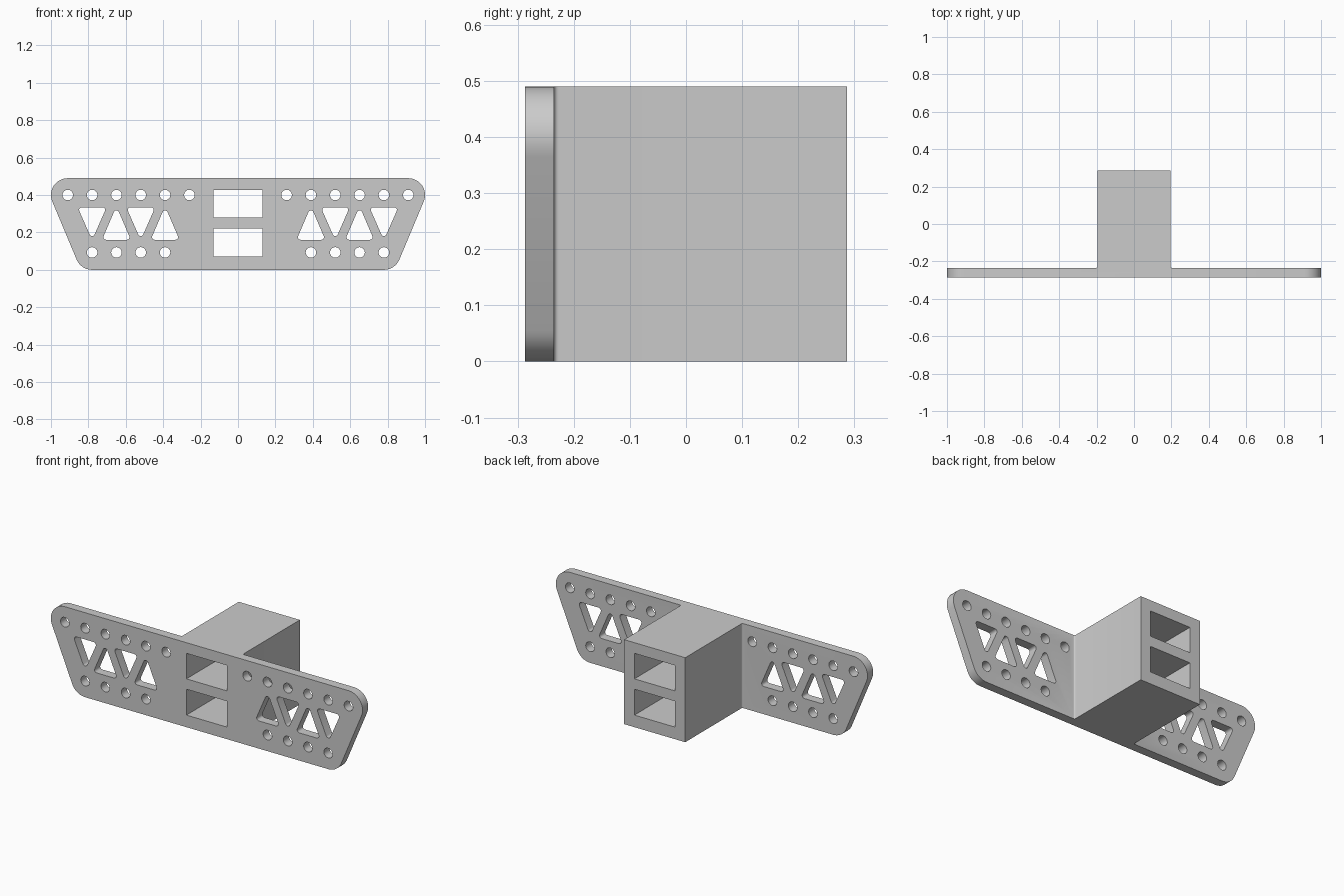
import bpy, bmesh
from math import atan2, cos, sin, pi, tau
from mathutils import Vector

cube = bpy.data.objects.get("Cube")
if cube:
    bpy.data.objects.remove(cube, do_unlink=True)

grey = bpy.data.materials.new("plain grey")
grey.use_nodes = True
grey.diffuse_color = (0.6, 0.6, 0.6, 1)
grey.node_tree.nodes["Principled BSDF"].inputs["Base Color"].default_value = (0.6, 0.6, 0.6, 1)

FRONT, PLATE_BACK, BACK, HEIGHT = -0.287, -0.235, 0.287, 0.49


def rounded(centres, r, steps=10):
    """Outline around circles of radius r placed on a counter-clockwise polygon."""
    pts, n = [], len(centres)
    for i, (x, z) in enumerate(centres):
        px, pz = centres[i - 1]
        nx, nz = centres[(i + 1) % n]
        start = atan2(z - pz, x - px) - pi / 2
        sweep = (atan2(nz - z, nx - x) - pi / 2 - start) % tau
        for k in range(steps + 1):
            a = start + sweep * k / steps
            pts.append((x + r * cos(a), z + r * sin(a)))
    return pts


def circle(x, z, r, n=32):
    return [(x + r * cos(tau * k / n), z + r * sin(tau * k / n)) for k in range(n)]


def rect(x0, x1, z0, z1):
    return [(x0, z0), (x1, z0), (x1, z1), (x0, z1)]


def prisms(name, outlines, place, travel):
    """Extrude each 2D outline along travel, as one object."""
    bm = bmesh.new()
    for outline in outlines:
        face = bm.faces.new([bm.verts.new(place(*p)) for p in outline])
        ext = bmesh.ops.extrude_face_region(bm, geom=[face], use_keep_orig=True)
        verts = [g for g in ext["geom"] if isinstance(g, bmesh.types.BMVert)]
        bmesh.ops.translate(bm, verts=verts, vec=Vector(travel))
    bmesh.ops.recalc_face_normals(bm, faces=bm.faces)
    mesh = bpy.data.meshes.new(name)
    bm.to_mesh(mesh)
    bm.free()
    mesh.materials.append(grey)
    obj = bpy.data.objects.new(name, mesh)
    bpy.context.collection.objects.link(obj)
    return obj


def combine(target, tool, operation):
    """Apply a boolean and drop the tool object."""
    mod = target.modifiers.new(operation, "BOOLEAN")
    mod.operation, mod.solver, mod.object = operation, "EXACT", tool
    bpy.context.view_layer.objects.active = target
    bpy.ops.object.modifier_apply(modifier=mod.name)
    bpy.data.objects.remove(tool, do_unlink=True)


# Wing plate: trapezoid with corners concentric to the end holes
R = 0.09
corners = [(-0.78, R), (0.78, R), (0.91, HEIGHT - R), (-0.91, HEIGHT - R)]
plate = prisms("winged_bracket", [rounded(corners, R)],
               lambda x, z: (x, FRONT, z), (0, PLATE_BACK - FRONT, 0))

# Central block, blended into the plate with a small fillet
W, F = 0.196, 0.008
blend = [(W + F - F * sin(k * pi / 8), PLATE_BACK + F - F * cos(k * pi / 8)) for k in range(5)]
side = [(W + F, PLATE_BACK - 0.02)] + blend + [(W, BACK)]
footprint = side + [(-x, y) for x, y in reversed(side)]
block = prisms("central_block", [footprint], lambda x, y: (x, y, 0), (0, 0, HEIGHT))
combine(plate, block, "UNION")

# Openings: two through windows, bolt holes and truss triangles on both wings
openings = [rect(-0.13, 0.13, 0.07, 0.22), rect(-0.13, 0.13, 0.28, 0.428)]
for s in (-1, 1):
    xs = [s * (0.26 + 0.13 * i) for i in range(6)]
    openings += [circle(x, 0.40, 0.028) for x in xs]
    openings += [circle(x, 0.093, 0.028) for x in xs[1:5]]
    for i, x in enumerate(xs[1:5]):
        if i % 2:
            tri = [(x, 0.195), (x + 0.055, 0.32), (x - 0.055, 0.32)]
        else:
            tri = [(x, 0.303), (x - 0.055, 0.175), (x + 0.055, 0.175)]
        openings.append(rounded(tri, 0.0145, 6))
cutter = prisms("opening_cutter", openings, lambda x, z: (x, -0.4, z), (0, 0.8, 0))
cutter.hide_render = True
combine(plate, cutter, "DIFFERENCE")

# Smooth the curved walls, keep the edges crisp
bpy.ops.object.select_all(action="DESELECT")
plate.select_set(True)
bpy.context.view_layer.objects.active = plate
bpy.ops.object.shade_smooth_by_angle(angle=pi / 6)
